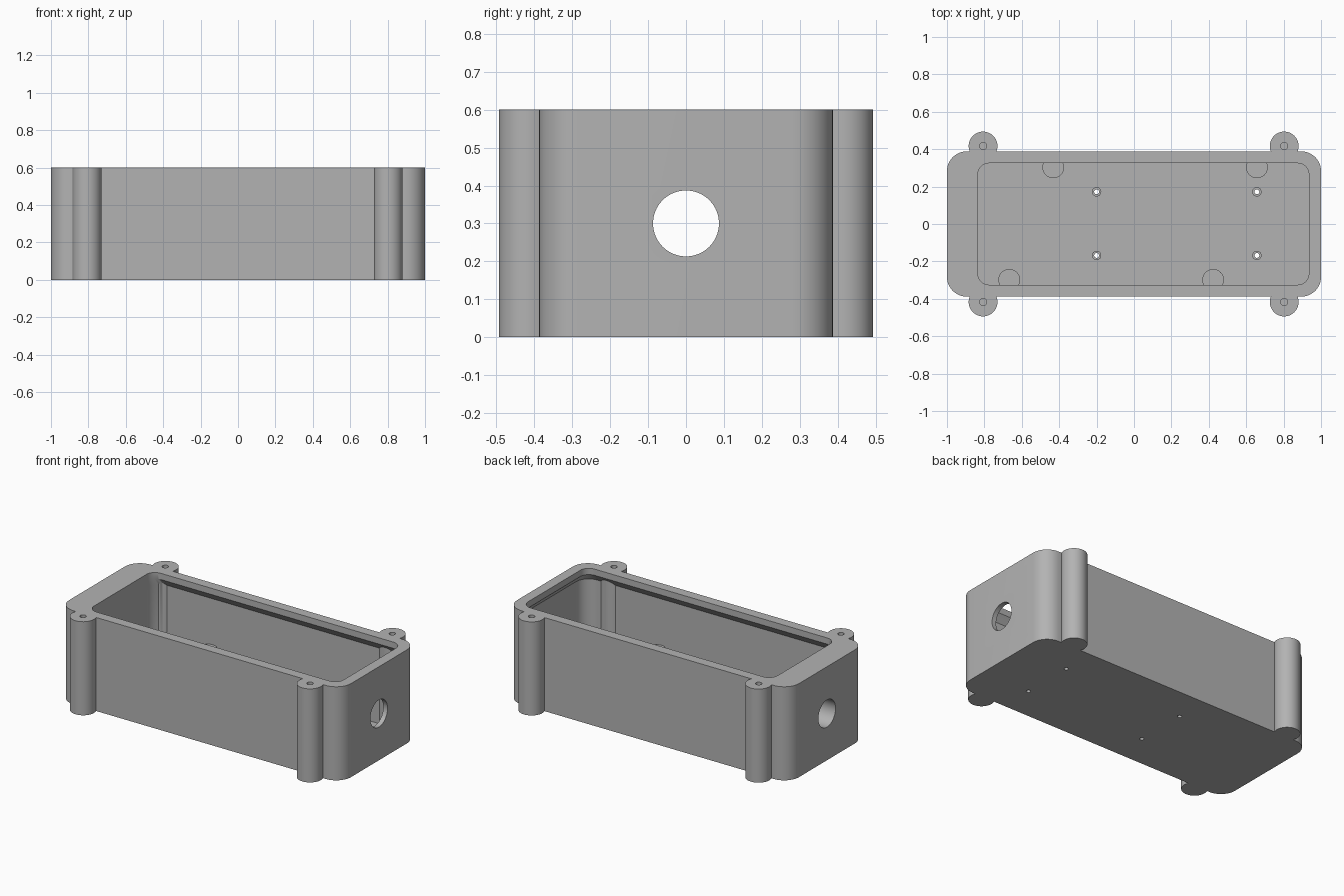
import bpy, bmesh, math
from mathutils import Matrix

if "Cube" in bpy.data.objects:
    bpy.data.objects.remove(bpy.data.objects["Cube"])

HEIGHT, FLOOR = 0.6, 0.03

grey = bpy.data.materials.new("plain grey")
grey.use_nodes = True
grey.diffuse_color = (0.45, 0.45, 0.45, 1)
grey.node_tree.nodes["Principled BSDF"].inputs["Base Color"].default_value = grey.diffuse_color


def finish(name, bm):
    bmesh.ops.recalc_face_normals(bm, faces=bm.faces)
    mesh = bpy.data.meshes.new(name)
    bm.to_mesh(mesh)
    bm.free()
    mesh.materials.append(grey)
    obj = bpy.data.objects.new(name, mesh)
    bpy.context.collection.objects.link(obj)
    return obj


def rounded_rect(x0, x1, y0, y1, r, steps=10):
    corners = [(x1 - r, y1 - r), (x0 + r, y1 - r), (x0 + r, y0 + r), (x1 - r, y0 + r)]
    return [(cx + r * math.cos(a), cy + r * math.sin(a))
            for q, (cx, cy) in enumerate(corners)
            for a in [(q + i / steps) * math.pi / 2 for i in range(steps + 1)]]


def loft(name, sections):
    """Skin a stack of (outline, z) sections and cap both ends."""
    bm = bmesh.new()
    rings = [[bm.verts.new((x, y, z)) for x, y in outline] for outline, z in sections]
    for low, high in zip(rings, rings[1:]):
        for i in range(len(low)):
            j = (i + 1) % len(low)
            bm.faces.new((low[i], low[j], high[j], high[i]))
    bm.faces.new(rings[0])
    bm.faces.new(rings[-1])
    return finish(name, bm)


def cylinder(name, x, y, z0, z1, r, sides=48):
    bm = bmesh.new()
    bmesh.ops.create_cone(bm, cap_ends=True, segments=sides, radius1=r, radius2=r,
                          depth=z1 - z0, matrix=Matrix.Translation((x, y, (z0 + z1) / 2)))
    return finish(name, bm)


def combine(target, tools, operation):
    """Apply each tool to the target, then discard the tool."""
    for tool in tools:
        mod = target.modifiers.new("combine", "BOOLEAN")
        mod.operation, mod.solver, mod.object = operation, "EXACT", tool
        graph = bpy.context.evaluated_depsgraph_get()
        mesh = bpy.data.meshes.new_from_object(target.evaluated_get(graph))
        target.modifiers.clear()
        target.data = mesh
        bpy.data.objects.remove(tool)


# Rounded box
outer = rounded_rect(-1, 1, -0.388, 0.388, 0.105)
box = loft("enclosure_box", [(outer, 0), (outer, HEIGHT)])

# Cavity, wider below a sloped lip on three sides
mouth = rounded_rect(-0.835, 0.935, -0.325, 0.325, 0.06)
room = rounded_rect(-0.836, 0.97, -0.36, 0.36, 0.09)
cavity = loft("cavity_cutter", [(room, FLOOR), (room, 0.515), (mouth, 0.56), (mouth, HEIGHT + 0.1)])
combine(box, [cavity], "DIFFERENCE")

# Screw columns at the corners, support posts on the walls, board standoffs on the floor
lugs = [(x, y) for x in (-0.807, 0.803) for y in (-0.417, 0.417)]
posts = [(-0.432, 0.303), (0.657, 0.303), (-0.667, -0.299), (0.423, -0.299)]
standoffs = [(x, y) for x in (-0.2, 0.657) for y in (-0.168, 0.172)]
combine(box, [cylinder("lug", x, y, 0, HEIGHT, 0.077) for x, y in lugs], "UNION")
combine(box, [cylinder("post", x, y, FLOOR / 2, 0.22, 0.058) for x, y in posts], "UNION")
combine(box, [cylinder("standoff", x, y, FLOOR / 2, 0.07, 0.025, 24) for x, y in standoffs], "UNION")

# Blind screw holes, through holes in the standoffs, cable opening in both ends
holes = [cylinder("hole", x, y, 0.3, HEIGHT + 0.1, 0.019, 24) for x, y in lugs]
holes += [cylinder("hole", x, y, -0.1, 0.2, 0.013, 24) for x, y in standoffs]
cable = cylinder("hole", 0, 0, -1.2, 1.2, 0.087, 64)
cable.data.transform(Matrix.Translation((0, 0, 0.3)) @ Matrix.Rotation(math.pi / 2, 4, "Y"))
combine(box, holes + [cable], "DIFFERENCE")

box.data.materials.clear()
box.data.materials.append(grey)
bpy.ops.object.select_all(action="DESELECT")
box.select_set(True)
bpy.context.view_layer.objects.active = box
bpy.ops.object.shade_smooth_by_angle(angle=math.radians(30))
